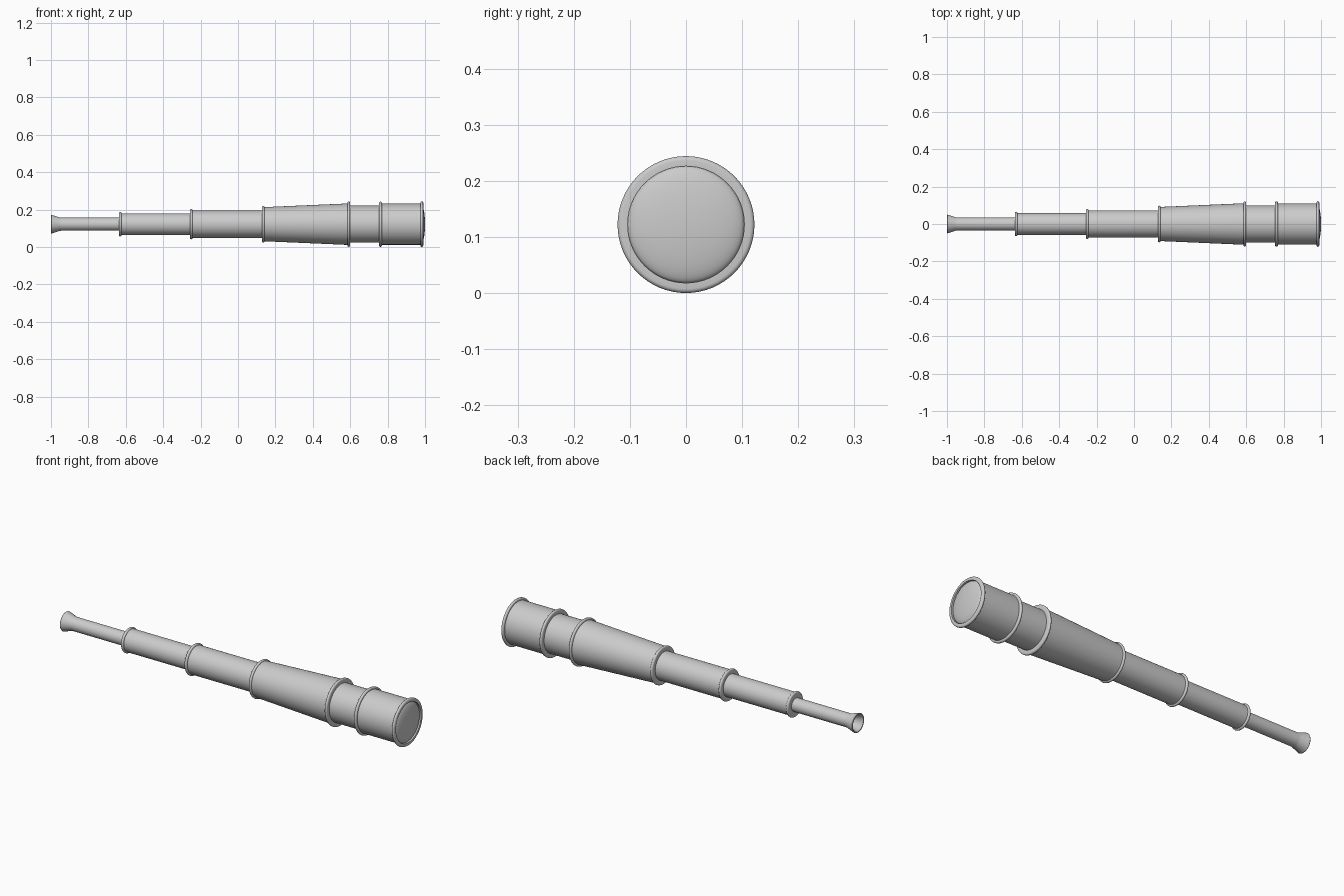
import bpy, bmesh, math

if "Cube" in bpy.data.objects:
    bpy.data.objects.remove(bpy.data.objects["Cube"])

AXIS_Z = 0.122
SIDES = 64


def lathe(name, profile, closed=False):
    """Revolve (x, radius) points around the spyglass axis."""
    bm = bmesh.new()
    verts = [bm.verts.new((x, 0, r)) for x, r in profile]
    pairs = list(zip(verts, verts[1:]))
    if closed:
        pairs.append((verts[-1], verts[0]))
    edges = [bm.edges.new(p) for p in pairs]
    bmesh.ops.spin(bm, geom=verts + edges, cent=(0, 0, 0), axis=(1, 0, 0),
                   angle=2 * math.pi, steps=SIDES, use_duplicate=False)
    bmesh.ops.remove_doubles(bm, verts=bm.verts, dist=1e-5)
    bmesh.ops.recalc_face_normals(bm, faces=bm.faces)
    mesh = bpy.data.meshes.new(name)
    bm.to_mesh(mesh)
    bm.free()
    obj = bpy.data.objects.new(name, mesh)
    obj.location.z = AXIS_Z
    bpy.context.collection.objects.link(obj)
    bpy.ops.object.select_all(action='DESELECT')
    obj.select_set(True)
    bpy.context.view_layer.objects.active = obj
    bpy.ops.object.shade_smooth_by_angle(angle=math.radians(35))
    return obj


def ring(name, x, outer, inner, width=0.015):
    """Collar with a rounded outer edge."""
    h = width / 2
    arc = [(x - h * math.cos(a), outer - h + h * math.sin(a))
           for a in (math.pi * i / 8 for i in range(9))]
    lathe(name, [(x - h, inner)] + arc + [(x + h, inner)], closed=True)


# Flared eyepiece cup and draw tube, with a hollow end
lathe("eyepiece_tube", [(-0.955, 0.0), (-0.955, 0.029), (-0.998, 0.042), (-1.0, 0.044),
                        (-1.0, 0.049), (-0.998, 0.050), (-0.953, 0.036),
                        (-0.945, 0.035), (-0.63, 0.035)])

# Telescoping body sections
lathe("second_tube", [(-0.63, 0.058), (-0.25, 0.058)])
lathe("third_tube", [(-0.25, 0.073), (0.135, 0.073)])
lathe("tapered_barrel", [(0.135, 0.091), (0.592, 0.111)])
lathe("neck_tube", [(0.592, 0.099), (0.762, 0.099)])
lathe("front_barrel", [(0.762, 0.110), (0.983, 0.110)])

# Collars between the sections
for name, x, outer, inner in [
    ("eyepiece_collar", -0.63, 0.065, 0.034),
    ("second_collar", -0.25, 0.081, 0.057),
    ("third_collar", 0.135, 0.098, 0.072),
    ("barrel_collar", 0.592, 0.121, 0.098),
    ("neck_collar", 0.762, 0.121, 0.098),
    ("lens_rim", 0.983, 0.122, 0.104),
]:
    ring(name, x, outer, inner)

# Convex front lens
lathe("front_lens", [(0.979 + 0.021 * math.cos(a), 0.104 * math.sin(a) ** 1.0)
                     for a in (math.pi / 2 * i / 12 for i in range(13))])
